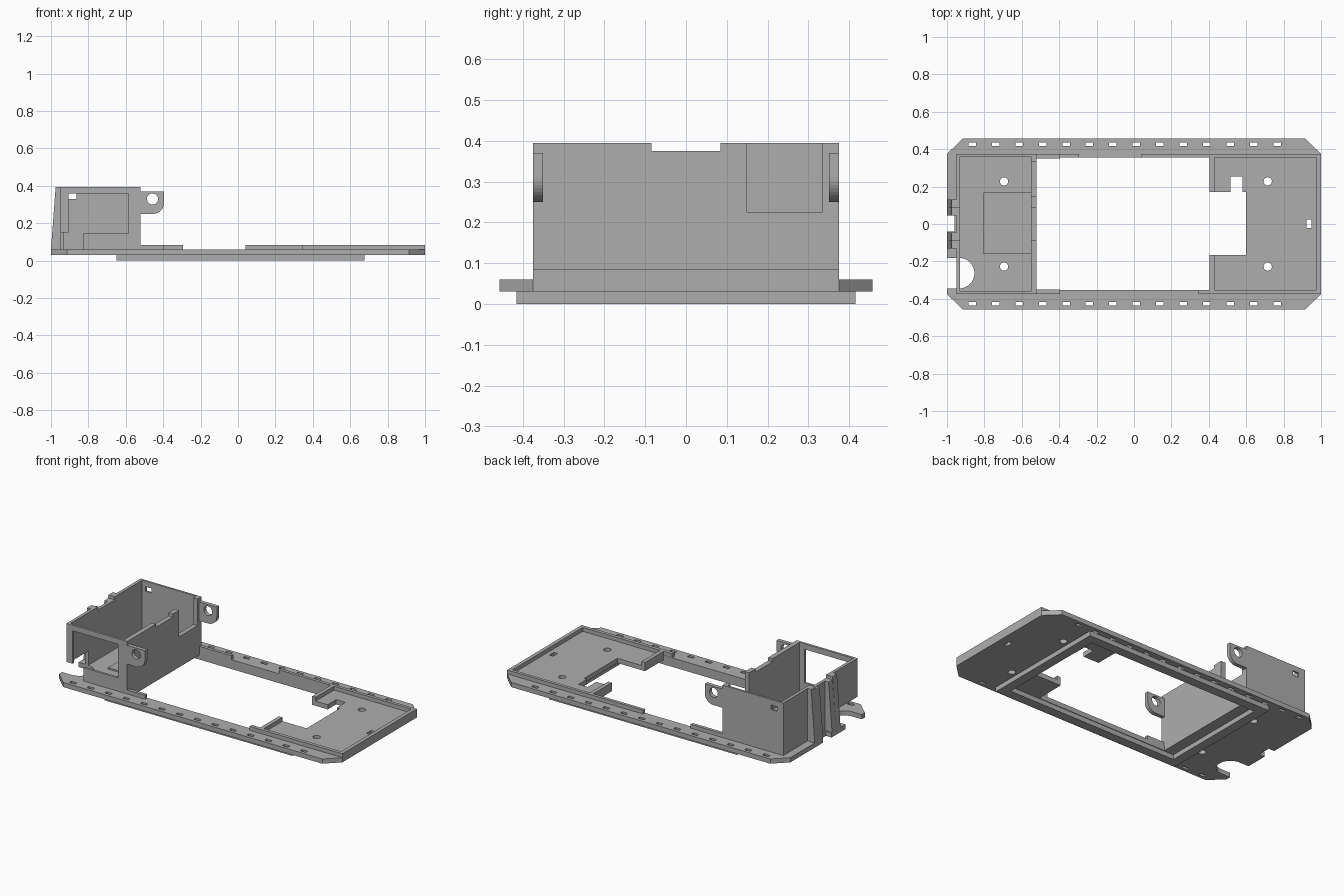
import bpy, bmesh
from math import sin, cos, radians
from mathutils import Matrix

if "Cube" in bpy.data.objects:
    bpy.data.objects.remove(bpy.data.objects["Cube"])

grey = bpy.data.materials.new("plain grey")
grey.use_nodes = True
grey.diffuse_color = (0.42, 0.42, 0.42, 1)
grey.node_tree.nodes["Principled BSDF"].inputs["Base Color"].default_value = (0.42, 0.42, 0.42, 1)

# Local drawing axes (u, v, thickness) for plates lying across x, y or z
AXES = {
    "x": ((0, 1, 0), (0, 0, 1), (1, 0, 0)),
    "y": ((1, 0, 0), (0, 0, 1), (0, -1, 0)),
    "z": ((1, 0, 0), (0, 1, 0), (0, 0, 1)),
}


def rect(u0, u1, v0, v1):
    return [(u0, v0), (u1, v0), (u1, v1), (u0, v1)]


def arc(u, v, r, start, end, steps):
    angles = [radians(start + (end - start) * i / steps) for i in range(steps + 1)]
    return [(u + r * cos(a), v + r * sin(a)) for a in angles]


def circle(u, v, r):
    return arc(u, v, r, 0, 360, 24)[:-1]


def plate(name, axis, low, high, outline, holes=()):
    """Extrude a flat outline with holes between two levels of an axis."""
    curve = bpy.data.curves.new(name, "CURVE")
    curve.dimensions = "2D"
    curve.fill_mode = "BOTH"
    curve.extrude = (high - low) / 2
    for loop in [outline, *holes]:
        spline = curve.splines.new("POLY")
        spline.points.add(len(loop) - 1)
        for point, (u, v) in zip(spline.points, loop):
            point.co = (u, v, 0, 1)
        spline.use_cyclic_u = True
    temp = bpy.data.objects.new(name + " outline", curve)
    bpy.context.collection.objects.link(temp)
    bpy.context.view_layer.update()
    graph = bpy.context.evaluated_depsgraph_get()
    mesh = bpy.data.meshes.new_from_object(temp.evaluated_get(graph))
    bpy.data.objects.remove(temp)

    place = Matrix(AXES[axis]).transposed().to_4x4()
    place.translation["xyz".index(axis)] = (low + high) / 2
    bm = bmesh.new()
    bm.from_mesh(mesh)
    bm.transform(place)
    bmesh.ops.remove_doubles(bm, verts=bm.verts, dist=0.0001)
    bmesh.ops.recalc_face_normals(bm, faces=bm.faces)
    for face in bm.faces:
        face.smooth = False
    bm.to_mesh(mesh)
    bm.free()
    mesh.name = name
    mesh.materials.clear()
    mesh.materials.append(grey)
    obj = bpy.data.objects.new(name, mesh)
    bpy.context.collection.objects.link(obj)
    return obj


FLOOR, RIM, TOP = 0.06, 0.085, 0.395

# Base plate: chamfered corners, cable cut-out at one end, rows of slots
base = [(-1, 0.375), (-0.915, 0.457), (0.915, 0.457), (1, 0.375),
        (1, -0.375), (0.915, -0.457), (-0.915, -0.457), (-1, -0.375), (-1, -0.345)]
base += arc(-0.935, -0.263, 0.082, -90, 90, 16)
base += [(-1, -0.181), (-1, -0.04), (-0.96, -0.04), (-0.96, 0.045), (-1, 0.045)]
opening = [(-0.52, -0.352), (0.405, -0.352), (0.405, -0.165), (0.6, -0.165),
           (0.6, 0.17), (0.58, 0.17), (0.58, 0.255), (0.515, 0.255),
           (0.515, 0.17), (0.405, 0.17), (0.405, 0.355), (-0.52, 0.355)]
holes = [opening, rect(0.922, 0.948, -0.022, 0.025)]
for side in (-1, 1):
    holes += [circle(x, side * 0.228, 0.022) for x in (-0.695, 0.715)]
    for i in range(14):
        x = -0.865 + i * 0.1254
        holes.append(rect(x - 0.02, x + 0.02, side * 0.427 - 0.01, side * 0.427 + 0.01))
plate("base_plate", "z", 0.03, FLOOR, base, holes)

# Locating ring under the plate
plate("under_ring", "z", 0, 0.03, rect(-0.65, 0.675, -0.416, 0.416),
      [rect(-0.59, 0.615, -0.356, 0.356)])

# Low rims around the tray and along the opening
rims = {
    "tray_end_rim": (0.976, 1, -0.375, 0.375),
    "tray_front_rim": (0.345, 0.976, -0.375, -0.353),
    "tray_back_rim": (0.04, 0.976, 0.355, 0.375),
    "tray_inner_rim_front": (0.405, 0.43, -0.353, -0.165),
    "tray_inner_rim_back": (0.405, 0.43, 0.17, 0.355),
    "box_front_rail": (-0.52, -0.395, -0.375, -0.353),
    "box_back_rail": (-0.52, -0.295, 0.355, 0.375),
}
for name, size in rims.items():
    plate(name, "z", FLOOR, RIM, rect(*size))

# Box: raised pad on its floor
plate("box_floor_pad", "z", FLOOR, 0.07, rect(-0.805, -0.55, -0.16, 0.168))

# Box front wall with large window and lower cable opening
plate("box_front_wall", "y", -0.375, -0.36,
      [(-0.95, 0.15), (-0.95, TOP), (-0.52, TOP), (-0.52, FLOOR), (-0.83, FLOOR),
       (-0.83, 0.145), (-0.585, 0.145), (-0.585, 0.36), (-0.905, 0.36), (-0.905, 0.15)])

# Box back wall with a small slot
plate("box_back_wall", "y", 0.362, 0.375, rect(-0.95, -0.52, FLOOR, TOP),
      [rect(-0.905, -0.863, 0.33, 0.36)])

# Shallow notch shared by both end walls
notch = [(0.085, TOP), (0.085, 0.375), (-0.085, 0.375), (-0.085, TOP)]
plate("box_inner_wall", "x", -0.55, -0.52,
      [(-0.375, FLOOR), (0.375, FLOOR), (0.375, TOP), (0.335, TOP),
       (0.335, 0.225), (0.15, 0.225), (0.15, TOP)] + notch + [(-0.375, TOP)])
plate("box_outer_wall", "x", -0.95, -0.93,
      [(-0.181, FLOOR), (0.375, FLOOR), (0.375, TOP)] + notch
      + [(-0.375, TOP), (-0.375, 0.15), (-0.181, 0.15)])

# Pierced ears and sloped ribs on both sides
ear = [(-0.54, 0.25), *arc(-0.455, 0.31, 0.06, -90, 0, 10), (-0.395, 0.37), (-0.54, 0.37)]
for side, label in ((-1, "front"), (1, "back")):
    low, high = sorted((side * 0.35, side * 0.375))
    plate(label + "_ear", "y", low, high, ear, [circle(-0.457, 0.33, 0.03)])
    for name, near, far, top in (("tall_rib", 0.085, 0.13, TOP), ("short_rib", 0.045, 0.085, 0.375)):
        low, high = sorted((side * near, side * far))
        plate(label + "_" + name, "y", low, high,
              [(-1, FLOOR), (-0.95, FLOOR), (-0.95, top), (-0.975, top)])
